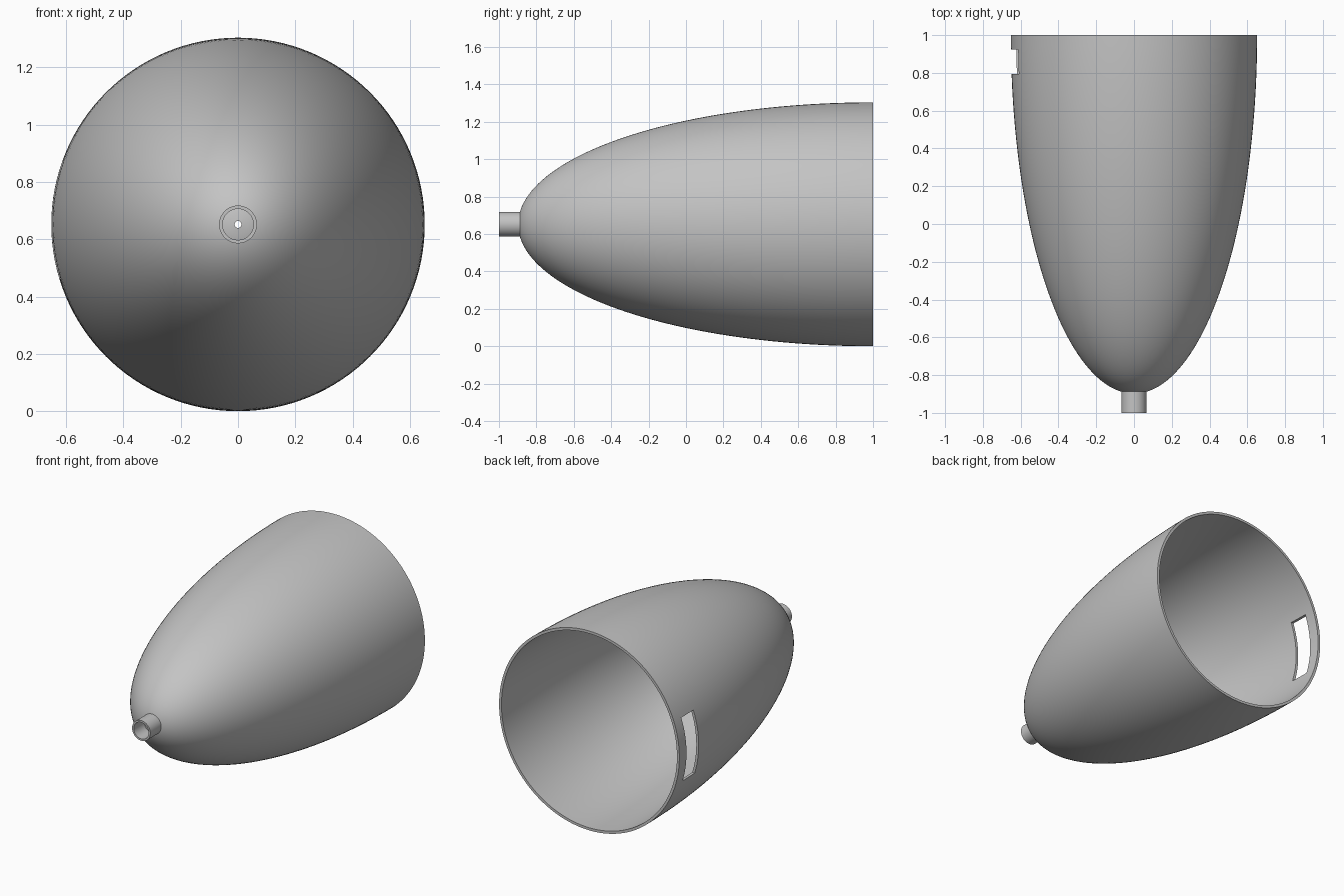
import bpy
import bmesh
from math import asin, cos, sin, pi
from mathutils import Matrix

if "Cube" in bpy.data.objects:
    bpy.data.objects.remove(bpy.data.objects["Cube"], do_unlink=True)

RADIUS, LENGTH, WALL = 0.652, 1.898, 0.017   # elliptical shell
CENTRE_Z = RADIUS
HOLE = 0.012                                 # small hole in the tip
SEGMENTS, STEPS = 128, 48

grey = bpy.data.materials.new("plain grey")
grey.use_nodes = True
colour = (0.55, 0.55, 0.55, 1)
grey.diffuse_color = colour
grey.node_tree.nodes["Principled BSDF"].inputs["Base Color"].default_value = colour


def lathe(name, profile):
    """Turn a closed (radius, y) outline around the long axis."""
    bm = bmesh.new()
    rings = []
    for i in range(SEGMENTS):
        a = 2 * pi * i / SEGMENTS
        rings.append([bm.verts.new((r * cos(a), y, CENTRE_Z + r * sin(a)))
                      for r, y in profile])
    n = len(profile)
    for i, ring in enumerate(rings):
        after = rings[(i + 1) % SEGMENTS]
        for j in range(n):
            k = (j + 1) % n
            bm.faces.new((ring[j], ring[k], after[k], after[j]))
    bmesh.ops.recalc_face_normals(bm, faces=bm.faces)
    mesh = bpy.data.meshes.new(name)
    bm.to_mesh(mesh)
    bm.free()
    mesh.materials.append(grey)
    obj = bpy.data.objects.new(name, mesh)
    bpy.context.collection.objects.link(obj)
    return obj


def smooth(obj):
    bpy.ops.object.select_all(action="DESELECT")
    obj.select_set(True)
    bpy.context.view_layer.objects.active = obj
    bpy.ops.object.shade_smooth_by_angle(angle=pi / 6)


def ellipse(radius, length):
    """Quarter ellipse from the tip hole to the open rim."""
    start = asin(HOLE / radius)
    angles = [start + (pi / 2 - start) * i / STEPS for i in range(STEPS + 1)]
    return [(radius * sin(t), 1 - length * cos(t)) for t in angles]


# Hollow shell, open at the back
shell = lathe("cone_shell", ellipse(RADIUS, LENGTH)
              + ellipse(RADIUS - WALL, LENGTH - WALL)[::-1])

# Rectangular slot through one side wall near the rim
bm = bmesh.new()
bmesh.ops.create_cube(bm, size=1, matrix=Matrix.Translation((-0.62, 0.86, CENTRE_Z + 0.015))
                      @ Matrix.Diagonal((0.3, 0.13, 0.41, 1)))
slot_mesh = bpy.data.meshes.new("slot_cutter")
bm.to_mesh(slot_mesh)
bm.free()
slot_mesh.materials.append(grey)
cutter = bpy.data.objects.new("slot_cutter", slot_mesh)
cutter.hide_render = True
bpy.context.collection.objects.link(cutter)
cut = shell.modifiers.new("slot", "BOOLEAN")
cut.operation, cut.solver, cut.object = "DIFFERENCE", "EXACT", cutter
bpy.context.view_layer.objects.active = shell
bpy.ops.object.modifier_apply(modifier=cut.name)
bpy.data.objects.remove(cutter, do_unlink=True)
smooth(shell)

# Short tube on the tip
tube = lathe("tip_tube", [(0.066, -0.88), (0.066, -1), (0.054, -1), (0.054, -0.88)])
smooth(tube)
